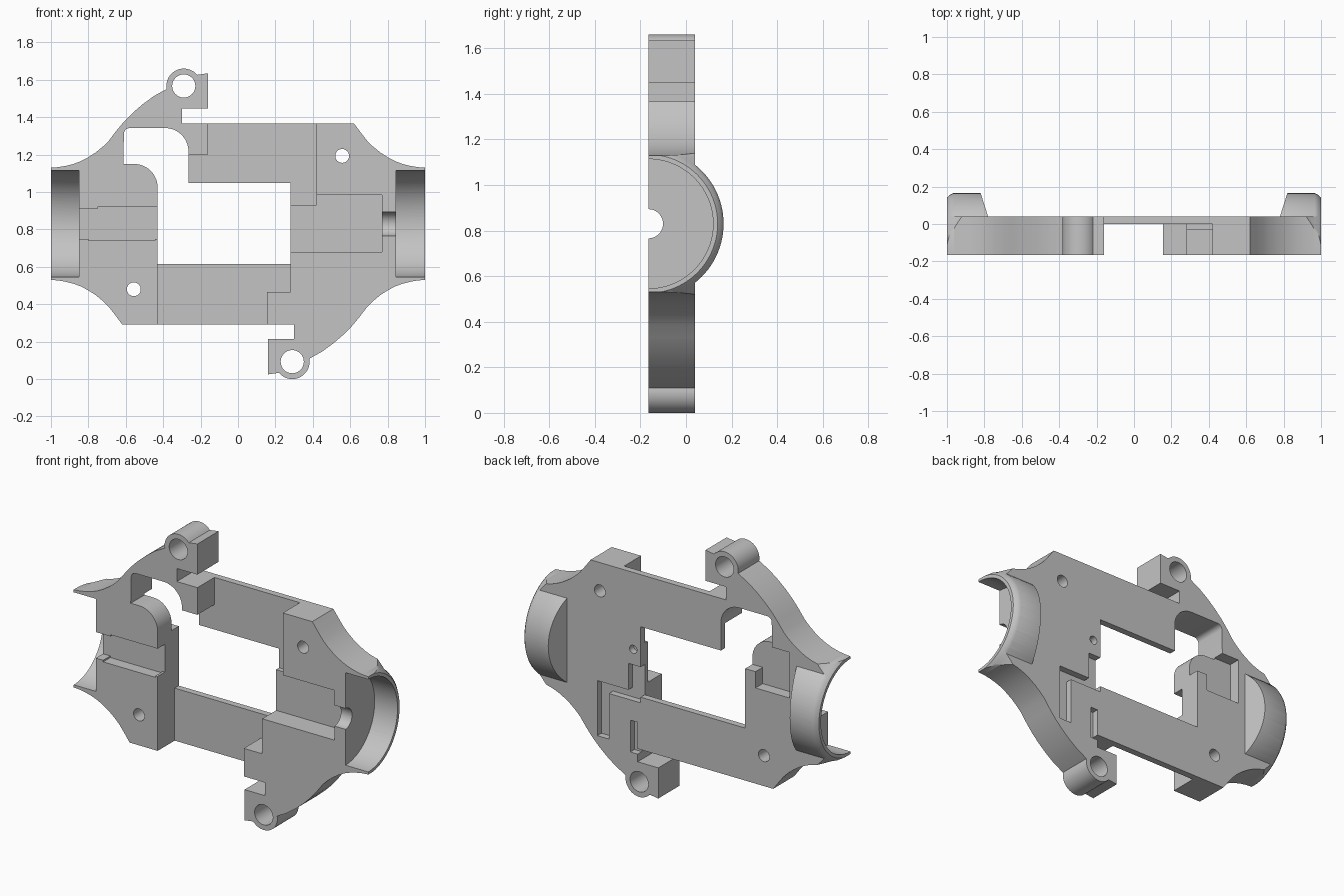
import bpy, bmesh, math
from math import radians, cos, sin

cube = bpy.data.objects.get("Cube")
if cube:
    bpy.data.objects.remove(cube)

MID = 0.83       # height of the bore axis
FRONT = -0.165
BACK = 0.04

grey = bpy.data.materials.new("light_grey")
grey.use_nodes = True
grey.diffuse_color = (0.55, 0.55, 0.55, 1)
grey.node_tree.nodes["Principled BSDF"].inputs["Base Color"].default_value = grey.diffuse_color


def finish(name, bm):
    bmesh.ops.recalc_face_normals(bm, faces=bm.faces)
    mesh = bpy.data.meshes.new(name)
    bm.to_mesh(mesh)
    bm.free()
    mesh.materials.append(grey)
    ob = bpy.data.objects.new(name, mesh)
    bpy.context.collection.objects.link(ob)
    return ob


def prism(name, pts, y0, y1):
    """Extrude an x-z outline along y."""
    bm = bmesh.new()
    face = bm.faces.new([bm.verts.new((x, y0, z)) for x, z in pts])
    new = bmesh.ops.extrude_face_region(bm, geom=[face])["geom"]
    verts = [v for v in new if isinstance(v, bmesh.types.BMVert)]
    bmesh.ops.translate(bm, verts=verts, vec=(0, y1 - y0, 0))
    return finish(name, bm)


def box(name, x0, x1, z0, z1, y0, y1):
    return prism(name, [(x0, z0), (x1, z0), (x1, z1), (x0, z1)], y0, y1)


def lathe(name, pts, steps=96):
    """Spin an (x, radius) profile round the bore axis."""
    bm = bmesh.new()
    vs = [bm.verts.new((x, FRONT, MID + r)) for x, r in pts]
    edges = [bm.edges.new(p) for p in zip(vs, vs[1:])]
    bmesh.ops.spin(bm, geom=vs + edges, cent=(0, FRONT, MID), axis=(1, 0, 0),
                   angle=2 * math.pi, steps=steps)
    bmesh.ops.remove_doubles(bm, verts=bm.verts, dist=1e-4)
    return finish(name, bm)


def cylinder(name, x0, x1, r):
    return lathe(name, [(x0, 0), (x0, r), (x1, r), (x1, 0)])


def arc(cx, cz, r, a0, a1, n=12):
    angles = [radians(a0 + (a1 - a0) * i / n) for i in range(n + 1)]
    return [(cx + r * cos(a), cz + r * sin(a)) for a in angles]


def boolean(target, tool, mode):
    mod = target.modifiers.new(mode, "BOOLEAN")
    mod.operation = mode
    mod.solver = "EXACT"
    mod.object = tool
    bpy.context.view_layer.objects.active = target
    bpy.ops.object.modifier_apply(modifier=mod.name)
    bpy.data.objects.remove(tool)


# Outer outline: upper half, then the same turned half way round
flare = [(1.05, 1.13), (1, 1.13), (0.96, 1.133), (0.92, 1.14), (0.88, 1.15), (0.84, 1.165),
         (0.80, 1.186), (0.76, 1.212), (0.72, 1.245), (0.69, 1.275)]
upper = [(-x, z) for x, z in flare]
upper += [(-0.65, 1.328), (-0.61, 1.376), (-0.56, 1.426), (-0.51, 1.469), (-0.45, 1.513)]
upper += arc(-0.29, 1.567, 0.093, 190, 40, 20)
upper += [(-0.16, 1.635), (-0.16, 1.447), (-0.30, 1.447), (-0.30, 1.367), (0.62, 1.367)]
upper += [(0.655, 1.32)] + flare[::-1]
outline = upper + [(-x, 2 * MID - z) for x, z in upper]

# Slab with a round socket bulge at each end, its inner end cut on a slant
frame = box("frame_body", -1.2, 1.2, -0.3, 2, -0.3, BACK)
for side in (-1, 1):
    bulge = cylinder("socket_bulge", side * 0.5, side * 1.1, 0.33)
    wedge = box("slant_trim", side * 0.78, side * 1.3, 0, 2, -0.1, 0.4)
    for v in wedge.data.vertices:
        if abs(v.co.x) < 1:
            v.co.x += side * 0.32 * (v.co.y - BACK)
    boolean(bulge, wedge, "INTERSECT")
    boolean(frame, bulge, "UNION")
boolean(frame, prism("outline_trim", outline, -0.5, 0.6), "INTERSECT")
end = [(1, 0), (1, 0.304), (0.986, 0.32), (0.965, 0.331), (0.9, 0.39), (0.8, 1.5)]
trim = lathe("end_trim", [(-x, r) for x, r in end] + end[::-1])
boolean(frame, trim, "INTERSECT")
boolean(frame, box("front_trim", -2, 2, -1, 3, -1, FRONT), "DIFFERENCE")

# Central window with its rounded upper corner
window = [(-0.43, 0.615), (0.28, 0.615), (0.28, 1.047), (-0.265, 1.047)]
window += arc(-0.39, 1.217, 0.125, 0, 90)
window += arc(-0.58, 1.312, 0.03, 90, 180, 4)
window += [(-0.613, 1.15)] + arc(-0.555, 1.025, 0.125, 90, 0)
boolean(frame, prism("window", window, -0.5, 0.5), "DIFFERENCE")

# Recesses cut from the front: x0, x1, z0, z1, floor y
for cut in [(-0.16, 0.42, 0.93, 1.41, 0),
            (-0.30, -0.15, 1.0, 1.2, 0),
            (-0.43, 0.155, 0.25, 0.65, 0),
            (0.10, 0.28, 0.465, 0.65, 0),
            (0.20, 0.77, 0.68, 0.985, -0.03),
            (-0.87, -0.40, 0.75, 0.91, -0.095),
            (-0.80, -0.445, 0.74, 0.90, -0.095),
            (-0.75, -0.40, 0.80, 0.92, -0.095)]:
    boolean(frame, box("front_recess", *cut[:4], -0.5, cut[4]), "DIFFERENCE")

# Recesses cut from the back: x0, x1, z0, z1, floor y
for cut in [(-0.73, -0.50, 0.88, 1.16, -0.03),
            (-0.55, -0.40, 0.98, 1.16, -0.03),
            (0.25, 0.363, 0.63, 0.80, 0.0),
            (0.28, 0.574, 0.58, 0.638, 0.0),
            (0.495, 0.574, 0.30, 0.60, 0.0),
            (0.30, 0.35, 0.26, 0.455, 0.0)]:
    boolean(frame, box("back_recess", *cut[:4], cut[4], 0.5), "DIFFERENCE")

# End sockets and the shaft groove
for x0, x1, r in [(-1.2, -0.85, 0.284), (0.845, 1.2, 0.284), (0.7, 0.9, 0.064)]:
    boolean(frame, cylinder("bore", x0, x1, r), "DIFFERENCE")

# Hinge holes, screw holes and a blind pin hole
for x, z, r, y0 in [(-0.29, 1.567, 0.062, -0.5), (0.29, 0.093, 0.062, -0.5),
                    (0.557, 1.193, 0.037, -0.5), (-0.557, 0.48, 0.037, -0.5),
                    (0.33, 0.895, 0.025, 0.0)]:
    boolean(frame, prism("hole", arc(x, z, r, 0, 348.75, 31), y0, 0.5), "DIFFERENCE")

# One material slot and smooth curved walls
frame.data.materials.clear()
frame.data.materials.append(grey)
for poly in frame.data.polygons:
    poly.material_index = 0
bpy.ops.object.select_all(action="DESELECT")
frame.select_set(True)
bpy.context.view_layer.objects.active = frame
bpy.ops.object.shade_smooth_by_angle(angle=radians(35))
